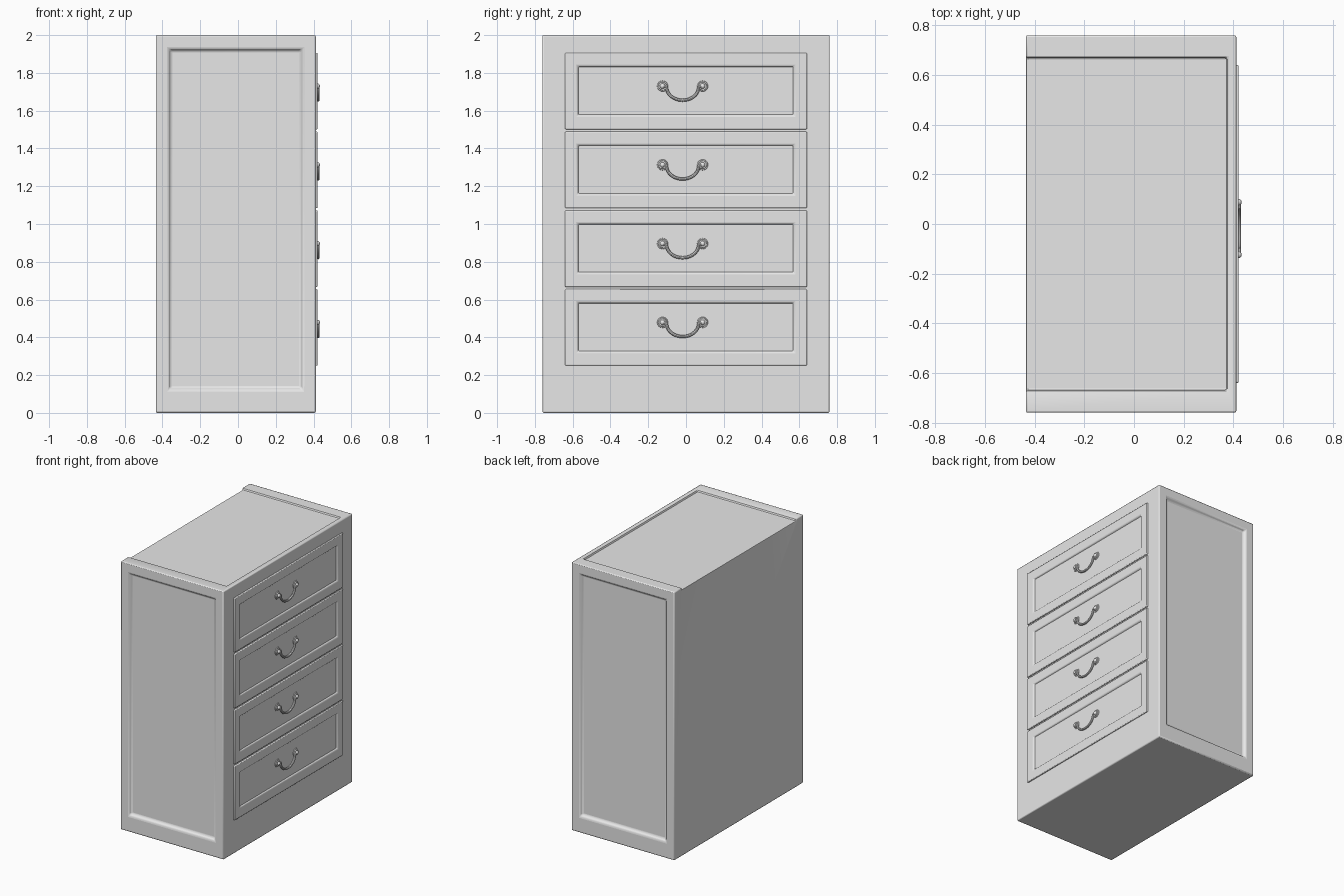
import bpy, bmesh, math
from mathutils import Vector, Matrix

cube = bpy.data.objects.get("Cube")
if cube:
    bpy.data.objects.remove(cube)

grey = bpy.data.materials.new("light_grey")
grey.use_nodes = True
grey.diffuse_color = (0.8, 0.8, 0.8, 1)
grey.node_tree.nodes["Principled BSDF"].inputs["Base Color"].default_value = (0.8, 0.8, 0.8, 1)


def add_box(bm, lo, hi):
    lo, hi = Vector(lo), Vector(hi)
    size = hi - lo
    bmesh.ops.create_cube(bm, size=1, matrix=Matrix.Translation((lo + hi) / 2) @ Matrix.Diagonal((*size, 1)))


def recess(bm, normal, lo, hi, slope, depth):
    """Sink a sloped panel, bounded by lo and hi, into the face with this normal."""
    bm.normal_update()
    normal = Vector(normal)
    face = max(bm.faces, key=lambda f: f.normal.dot(normal))
    bmesh.ops.inset_individual(bm, faces=[face], thickness=0.01)
    centre = face.calc_center_median()
    axes = [a for a in range(3) if abs(normal[a]) < 0.5]
    for v in face.verts:
        for a in axes:
            v.co[a] = lo[a] if v.co[a] < centre[a] else hi[a]
    bmesh.ops.inset_individual(bm, faces=[face], thickness=slope)
    for v in face.verts:
        v.co -= normal * depth


def make(name, bm):
    mesh = bpy.data.meshes.new(name)
    bm.to_mesh(mesh)
    bm.free()
    mesh.materials.append(grey)
    obj = bpy.data.objects.new(name, mesh)
    bpy.context.collection.objects.link(obj)
    return obj


def soften(obj, width, segments=2):
    bev = obj.modifiers.new("soft_edges", 'BEVEL')
    bev.width, bev.segments, bev.limit_method = width, segments, 'ANGLE'
    smooth(obj)


def smooth(obj):
    bpy.ops.object.select_all(action='DESELECT')
    obj.select_set(True)
    bpy.context.view_layer.objects.active = obj
    bpy.ops.object.shade_smooth_by_angle(angle=math.radians(35))


# Cabinet body with a sunken panel on each end
bm = bmesh.new()
add_box(bm, (-0.435, -0.76, 0), (0.412, 0.76, 2))
for side in (-1, 1):
    recess(bm, (0, side, 0), (-0.37, 0, 0.12), (0.345, 0, 1.93), 0.022, 0.02)
body = make("cabinet_body", bm)

# Shallow tray in the top, open towards the back
bm = bmesh.new()
add_box(bm, (-0.6, -0.67, 1.985), (0.375, 0.67, 2.2))
cutter = make("top_tray_cutter", bm)
cutter.hide_render = True
cutter.hide_set(True)
cut = body.modifiers.new("top_tray", 'BOOLEAN')
cut.object, cut.operation, cut.solver = cutter, 'DIFFERENCE', 'EXACT'
soften(body, 0.008)


def make_handle(number, z, y=-0.018):
    """Two round rosettes with knobs and a hanging curved pull."""
    bm = bmesh.new()
    to_x = Matrix.Rotation(math.pi / 2, 4, 'Y')
    for side in (-1, 1):
        py = y + side * 0.106
        for radius, x, depth in ((0.032, 0.41, 0.012), (0.024, 0.416, 0.012)):
            bmesh.ops.create_cone(bm, cap_ends=True, segments=24, radius1=radius, radius2=radius * 0.85,
                                  depth=depth, matrix=Matrix.Translation((x, py, z)) @ to_x)
        bmesh.ops.create_uvsphere(bm, u_segments=16, v_segments=10, radius=0.014,
                                  matrix=Matrix.Translation((0.42, py, z)))
    smooth(make(f"handle_rosettes_{number}", bm))

    curve = bpy.data.curves.new(f"handle_pull_{number}", 'CURVE')
    curve.dimensions = '3D'
    curve.bevel_depth, curve.bevel_resolution = 0.008, 2
    curve.use_fill_caps = True
    steps = 20
    path = [(-0.106, 0)]
    path += [(-0.085 * math.cos(t), -0.005 - 0.07 * math.sin(t))
             for t in (math.pi * i / steps for i in range(steps + 1))]
    path += [(0.106, 0)]
    spline = curve.splines.new('POLY')
    spline.points.add(len(path) - 1)
    for point, (dy, dz) in zip(spline.points, path):
        point.co = (0.424, y + dy, z + dz, 1)
    curve.materials.append(grey)
    pull = bpy.data.objects.new(curve.name, curve)
    bpy.context.collection.objects.link(pull)
    bpy.ops.object.select_all(action='DESELECT')
    pull.select_set(True)
    bpy.context.view_layer.objects.active = pull
    bpy.ops.object.convert(target='MESH')
    smooth(bpy.context.object)


# Four drawers, each with a framed panel and a handle
for i in range(4):
    base = 0.25 + i * 0.417
    bm = bmesh.new()
    add_box(bm, (0.38, -0.64, base), (0.422, 0.64, base + 0.405))
    recess(bm, (1, 0, 0), (0, -0.577, base + 0.07), (0, 0.575, base + 0.338), 0.015, 0.014)
    soften(make(f"drawer_{i + 1}", bm), 0.005)
    make_handle(i + 1, base + 0.229)
